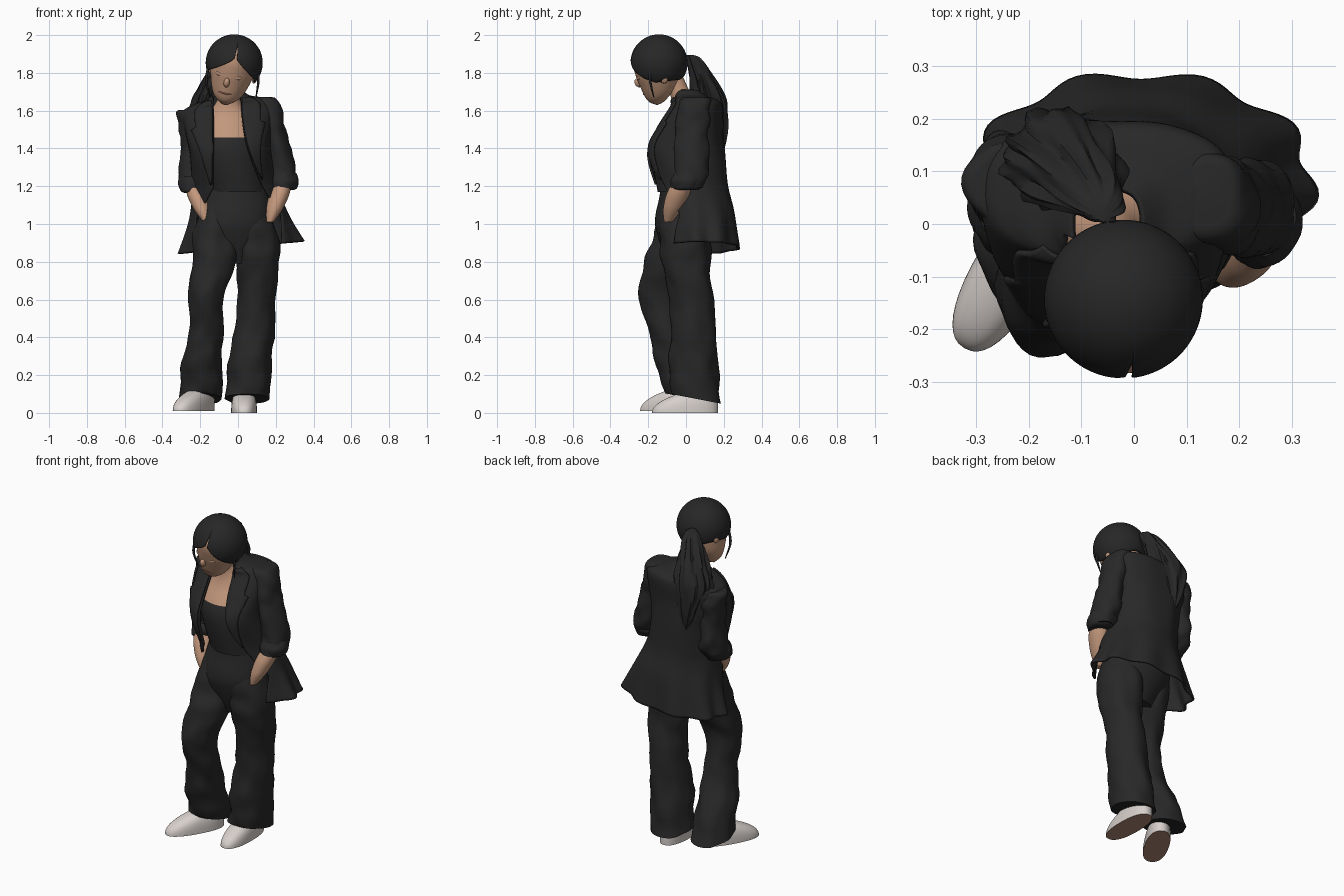
import bpy, bmesh, math
from mathutils import Vector, noise, Matrix

if "Cube" in bpy.data.objects:
    bpy.data.objects.remove(bpy.data.objects["Cube"])


def material(name, r, g, b):
    m = bpy.data.materials.new(name)
    m.diffuse_color = (r, g, b, 1)
    m.use_nodes = True
    m.node_tree.nodes["Principled BSDF"].inputs["Base Color"].default_value = m.diffuse_color
    return m


CLOTH = material("charcoal cloth", .021, .021, .021)
HAIR = material("black hair", .02, .02, .02)
SKIN = material("skin", .54, .31, .2)
WHITE = material("off white leather", .68, .63, .6)
SOLE = material("brown sole", .42, .24, .17)
LIPS = material("lips", .42, .19, .13)


def spline(keys, steps=6):
    """Catmull-Rom through rows of numbers."""
    out, n = [], len(keys)
    for i in range(n - 1):
        a, b, c, d = (keys[max(0, min(n - 1, i + k))] for k in (-1, 0, 1, 2))
        for s in range(steps):
            t = s / steps
            out.append([q + (r - p) * t / 2 + (p - 2.5 * q + 2 * r - w / 2) * t * t
                        + (3 * q - p - 3 * r + w) * t ** 3 / 2 for p, q, r, w in zip(a, b, c, d)])
    return out + [list(keys[-1])]


def finish(name, bm, mats, thick=0, rule=None):
    bmesh.ops.recalc_face_normals(bm, faces=bm.faces)
    for f in bm.faces:
        f.smooth = True
        if rule:
            f.material_index = rule(f)
    me = bpy.data.meshes.new(name)
    bm.to_mesh(me)
    bm.free()
    for m in mats:
        me.materials.append(m)
    ob = bpy.data.objects.new(name, me)
    bpy.context.collection.objects.link(ob)
    if thick:
        mod = ob.modifiers.new("thickness", "SOLIDIFY")
        mod.thickness, mod.offset = thick, 0
    bpy.ops.object.select_all(action='DESELECT')
    ob.select_set(True)
    bpy.context.view_layer.objects.active = ob
    bpy.ops.object.shade_smooth_by_angle(angle=math.radians(50))
    return ob


def bridge(bm, rings, closed):
    for a, b in zip(rings, rings[1:]):
        for i in range(len(a) if closed else len(a) - 1):
            j = (i + 1) % len(a)
            bm.faces.new((a[i], a[j], b[j], b[i]))


def loft(name, keys, mats, depth=1, fold=0, freq=(1.5, 8), n=40, hem=0, rule=None, square=1):
    """Closed loft of ellipses; key = x, y, z, x radius [, y radius]."""
    bm, rings, rows = bmesh.new(), [], spline(keys)
    for j, row in enumerate(rows):
        x, y, z, rx = row[:4]
        ry = row[4] if len(row) > 4 else rx * depth
        ring = []
        for i in range(n):
            a = 2 * math.pi * i / n
            c, s = (math.copysign(abs(v) ** square, v) for v in (math.cos(a), math.sin(a)))
            k = 1 + fold * noise.noise(Vector((c * freq[0] + x, s * freq[0], z * freq[1])))
            lift = -hem * (j / len(rows)) ** 4 * ry * k * s
            ring.append(bm.verts.new((x + rx * k * c, y + ry * k * s, z + lift)))
        rings.append(ring)
    bridge(bm, rings, True)
    bm.faces.new(rings[0])
    bm.faces.new(rings[-1])
    return finish(name, bm, mats, rule=rule)


# Trousers
loft("trouser_hips", [(0, 0, 1.23, .152), (-.015, 0, 1.05, .195), (-.02, 0, .95, .19), (-.01, -.01, .79, .1)],
     [CLOTH], .82, .04)
loft("left_trouser_leg", [(-.085, -.01, 1.16, .08), (-.122, -.03, .96, .112), (-.128, -.08, .8, .117),
                          (-.165, -.13, .63, .098), (-.17, -.1, .45, .09), (-.19, -.04, .27, .105),
                          (-.195, .02, .075, .114)], [CLOTH], 1.18, .13, (1.5, 10), hem=.25)
loft("right_trouser_leg", [(.07, -.01, 1.16, .08), (.088, -.01, .96, .115), (.102, 0, .8, .117), (.1, .03, .6, .103),
                           (.067, .04, .3, .113), (.052, .05, .075, .118)], [CLOTH], 1.12, .13, (1.5, 10), hem=.22)

# Shoes, with brown undersides
for side, x, y, turn in (("left", -.235, -.085, -30), ("right", .032, -.005, 0)):
    rows = [(0, .075 * t ** 2, .01 + .11 * t, .068 - .022 * t ** 3, .175 - .09 * t ** 2.2)
            for t in (k / 6 for k in range(7))]
    shoe = loft(side + "_shoe", rows, [WHITE, SOLE], square=.85, rule=lambda f: int(f.normal.z < -.9))
    shoe.location = (x, y, 0 if turn else -.01)
    shoe.rotation_euler.z = math.radians(turn)

# Camisole, chest and neck in one loft
loft("torso", [(0, -.01, 1.17, .15, .14), (-.04, -.01, 1.4, .17, .168), (-.045, .01, 1.55, .14, .105),
               (-.05, -.01, 1.63, .075, .065), (-.045, -.035, 1.7, .05, .055), (-.04, -.085, 1.8, .05, .06)],
     [CLOTH, SKIN], rule=lambda f: int(f.calc_center_median().z > 1.455))

# Jacket: an open shell of rings
JACKET = spline([(-.05, .0, 1.7, .065, .065), (-.05, .025, 1.665, .11, .085), (-.05, .05, 1.645, .18, .115),
                 (-.05, .06, 1.61, .235, .128), (-.05, .025, 1.5, .225, .165), (-.04, 0, 1.38, .207, .2),
                 (-.02, .025, 1.2, .217, .192), (0, .06, 1.05, .25, .195), (.015, .085, .875, .318, .195)], 8)


def jacket_point(row, u, out=0):
    """u runs 0..1 from the left front edge round the back to the right edge."""
    x, y, z, rx, ry = row
    p = 2 + .7 * max(0, min(1, (z - 1.2) / .3))
    left = -.13 - .09 * max(0, min(1, (1.2 - z) / .15))
    right = min(.23, .015 + .55 * max(0, 1.65 - z) ** 2)
    a, b = (math.asin(min(.97, abs(e - x) / rx) ** (p / 2)) for e in (left, right))
    t = a + u * (2 * math.pi - a - b)
    s, c = math.sin(t), math.cos(t)
    drape = max(0, 1.15 - z) * min(1, u * 8, (1 - u) * 8)
    k = 1 + .2 * drape * math.cos(9 * t) + .03 * noise.noise(Vector((s * 2, c * 2, z * 5)))
    dx = -math.copysign(abs(s) ** (2 / p), s) * (rx * k + out)
    dy = -math.copysign(abs(c) ** (2 / p), c) * (ry * k + out)
    return x + dx, y + dy, z + .1 * dx


bm = bmesh.new()
bridge(bm, [[bm.verts.new(jacket_point(r, i / 90)) for i in range(91)] for r in JACKET], False)
finish("jacket_body", bm, [CLOTH], .012)

# Lapels follow the front edges, with a notch near the top
for end, side in enumerate(("left", "right")):
    bm, rings = bmesh.new(), []
    for r in JACKET:
        h = (r[2] - 1.2) / .46
        if 0 < h < 1:
            w = .15 * h if h < .7 else .075
            rings.append([bm.verts.new(jacket_point(r, abs(end - w * i / 5), .015)) for i in range(6)])
    bridge(bm, rings, False)
    finish(side + "_lapel", bm, [CLOTH], .01)

# Sleeves, rolled cuffs and forearms
RIGHT = [(.14, .055, 1.672, .035), (.152, .05, 1.65, .066), (.182, .03, 1.5, .068), (.235, .03, 1.3, .074),
         (.24, 0, 1.19, .066)]
LEFT = [(-.24, .075, 1.605, .04), (-.25, .075, 1.585, .07), (-.24, .08, 1.43, .066), (-.243, .075, 1.26, .073),
        (-.235, .02, 1.175, .066)]
for side, sleeve, hand in (("right", RIGHT, .17), ("left", LEFT, -.165)):
    x, y, z, r = sleeve[-1]
    loft(side + "_sleeve", sleeve, [CLOTH], 1.25, .22, (1, 16))
    loft(side + "_cuff", [(x, y + .015, z + .08, r), (x, y + .01, z + .04, r * 1.18), (x, y, z, r * 1.05),
                          (x, y, z - .01, r * .8)], [CLOTH], 1.15, .12, (1.5, 20))
    end = Vector((hand, -.095, 1.01, .018))
    loft(side + "_forearm", [Vector((x, y - .02, z + .03, w)).lerp(end, t) + Vector((0, 0, 0, w * t * (1 - t) * 1.6))
                             for w in (.046,) for t in (0, .3, .6, .8, 1)], [SKIN], 1.15)

# Head parts are built upright, then tilted together
TILT = (Matrix.Translation((-.02, -.143, 1.853)) @ Matrix.Rotation(math.radians(-8), 4, 'Z')
        @ Matrix.Rotation(math.radians(13), 4, 'Y') @ Matrix.Rotation(math.radians(25), 4, 'X'))
loft("head", [(0, 0, .14, .025), (0, 0, .1, .09), (0, 0, .06, .114), (0, -.006, 0, .12), (0, -.016, -.05, .116),
              (0, -.058, -.15, .08), (0, -.09, -.198, .022)], [SKIN], 1.12).matrix_world = TILT


def blob(name, pos, size, mat):
    bm = bmesh.new()
    bmesh.ops.create_uvsphere(bm, u_segments=20, v_segments=12, radius=1)
    bmesh.ops.transform(bm, matrix=Matrix.Translation(pos) @ Matrix.Diagonal((*size, 1)), verts=bm.verts)
    finish(name, bm, [mat]).matrix_world = TILT


blob("nose", (0, -.148, -.05), (.016, .02, .026), SKIN)
blob("mouth", (0, -.142, -.115), (.036, .011, .006), LIPS)
for s, side in ((-1, "left"), (1, "right")):
    blob(side + "_eyelid", (s * .045, -.119, -.02), (.026, .016, .012), SKIN)
    blob(side + "_ear", (s * .12, .01, -.06), (.014, .025, .036), SKIN)

# Hair cap whose lower edge forms the hairline and off-centre parting
bm, rings, part = bmesh.new(), [], 3
for j in range(1, 25):
    ring = []
    for i in range(96):
        deg = (i / 96 * 360 + 180) % 360 - 180
        side = abs(deg - part * 3.75 * max(0, 1 - abs(deg) / 90))
        limit = 52 + 66 * min(1, side / 75) + 25 * max(0, min(1, (side - 80) / 60))
        p, a = math.radians((28 if i == part else limit) * j / 24), math.radians(deg)
        ring.append(bm.verts.new(.147 * Vector((math.sin(p) * math.sin(a), -math.sin(p) * math.cos(a), math.cos(p)))))
    rings.append(ring)
bm.faces.new(rings[0])
bridge(bm, rings, True)
finish("hair_cap", bm, [HAIR], .008).matrix_world = TILT

# Ponytail and loose strands
loft("ponytail", [(-.06, .02, 1.895, .02), (-.068, .045, 1.865, .052), (-.115, .1, 1.73, .09),
                  (-.145, .125, 1.62, .106), (-.14, .165, 1.48, .065), (-.13, .185, 1.37, .012)],
     [HAIR], .8, .35, (3.5, 6), n=60)
for side, x in (("left", -.155), ("right", .1)):
    loft(side + "_loose_strand", [(x, -.19, 1.84, .007), (x * 1.08, -.19, 1.76, .007), (x * .95, -.17, 1.67, .003)],
         [HAIR], n=8)
